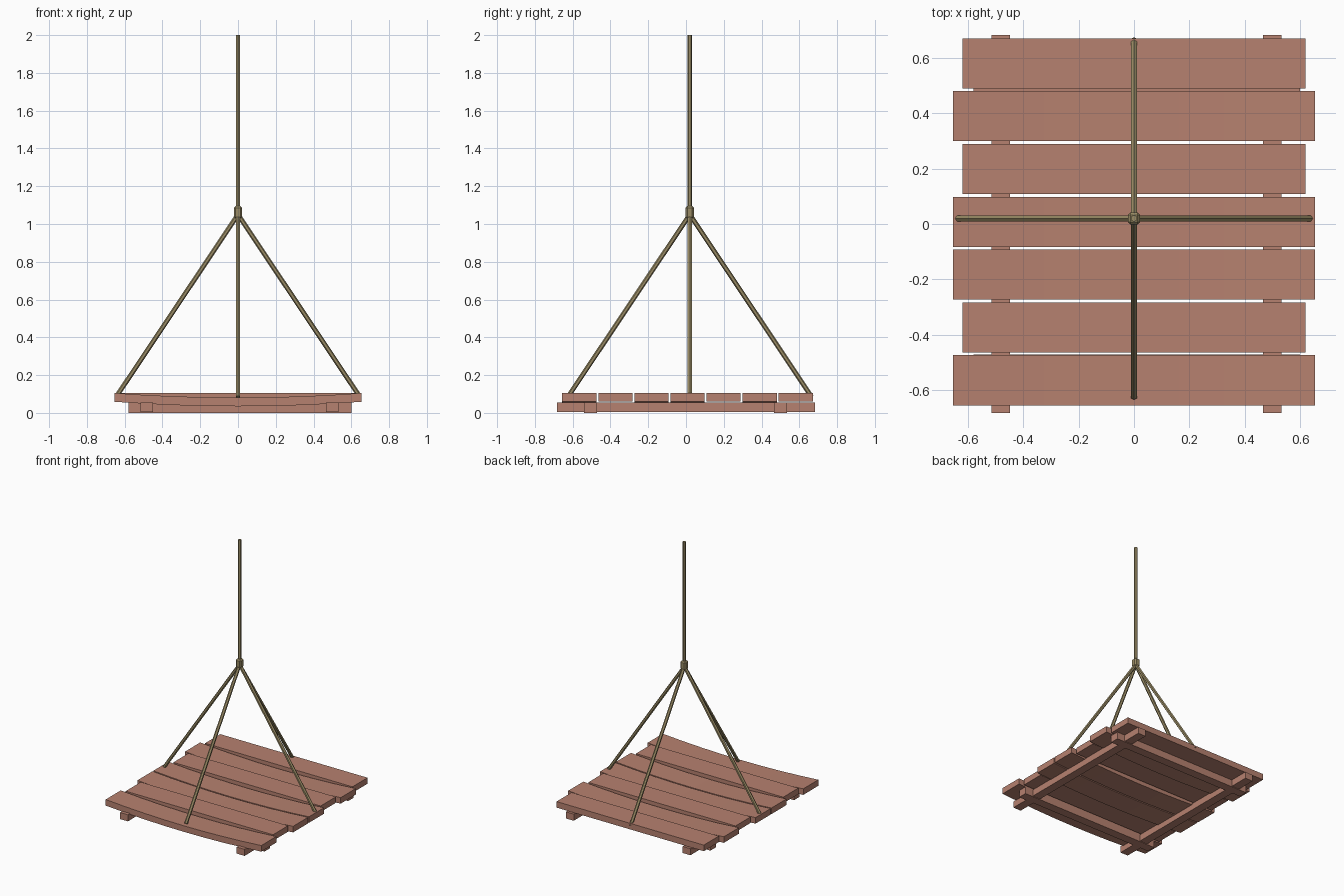
import bpy
import bmesh
from mathutils import Vector

if "Cube" in bpy.data.objects:
    bpy.data.objects.remove(bpy.data.objects["Cube"], do_unlink=True)


def material(name, colour):
    mat = bpy.data.materials.new(name)
    mat.use_nodes = True
    mat.diffuse_color = colour
    mat.node_tree.nodes["Principled BSDF"].inputs["Base Color"].default_value = colour
    return mat


WOOD = material("reddish wood", (0.47, 0.22, 0.16, 1))
ROPE = material("tan rope", (0.32, 0.26, 0.13, 1))


def add_object(name, bm, mat):
    bmesh.ops.recalc_face_normals(bm, faces=bm.faces)
    mesh = bpy.data.meshes.new(name)
    bm.to_mesh(mesh)
    bm.free()
    mesh.materials.append(mat)
    obj = bpy.data.objects.new(name, mesh)
    bpy.context.collection.objects.link(obj)
    return obj


def box(name, centre, size, mat, sag=0.0, bevel=0.0):
    bm = bmesh.new()
    bmesh.ops.create_cube(bm, size=1)
    if sag:
        # Slice the board along its length so that it can bow
        along = [e for e in bm.edges
                 if abs(e.verts[0].co.x - e.verts[1].co.x) > 0.5]
        bmesh.ops.subdivide_edges(bm, edges=along, cuts=7, use_grid_fill=True)
    for v in bm.verts:
        drop = sag * (1 - (2 * v.co.x) ** 2)
        v.co = Vector(centre) + v.co * Vector(size)
        v.co.z -= drop
    if bevel:
        bmesh.ops.bevel(bm, geom=bm.edges[:], offset=bevel, segments=1,
                        affect='EDGES')
    return add_object(name, bm, mat)


def rope(name, start, end, radius=0.0125):
    a, b = Vector(start), Vector(end)
    bm = bmesh.new()
    bmesh.ops.create_cone(bm, cap_ends=True, segments=6, radius1=radius,
                          radius2=radius, depth=(b - a).length)
    turn = (b - a).to_track_quat('Z', 'Y')
    for v in bm.verts:
        v.co = turn @ v.co + (a + b) / 2
    return add_object(name, bm, ROPE)


# Boards: the long ones sag, the short ones are flat
PITCH, FRONT_Y = 0.191, -0.565
for i, kind in enumerate("LSLLSLS"):
    long = kind == "L"
    box(f"board_{i + 1}", (0, FRONT_Y + PITCH * i, 0.082),
        (1.31 if long else 1.24, 0.181, 0.046), WOOD,
        sag=0.024 if long else 0)

# Frame under the boards
for side, x in (("right", -0.482), ("left", 0.5)):
    box(f"{side}_runner", (x, 0, 0.029), (0.066, 1.365, 0.05), WOOD)
for side, y in (("front", -0.505), ("back", 0.5)):
    box(f"{side}_cross_beam", (0.01, y, 0.027), (1.18, 0.068, 0.054), WOOD)

# Hanging ropes and knot
MID_Y = 0.02
top = (0, MID_Y, 1.05)
rope("main_rope", top, (0, MID_Y, 2))
for name, dx, dy in (("left", 1, 0), ("right", -1, 0),
                     ("back", 0, 1), ("front", 0, -1)):
    rope(f"{name}_rope", top, (0.645 * dx, MID_Y + 0.645 * dy, 0.085))
box("knot", (0, MID_Y, 1.062), (0.044, 0.044, 0.066), ROPE, bevel=0.009)
